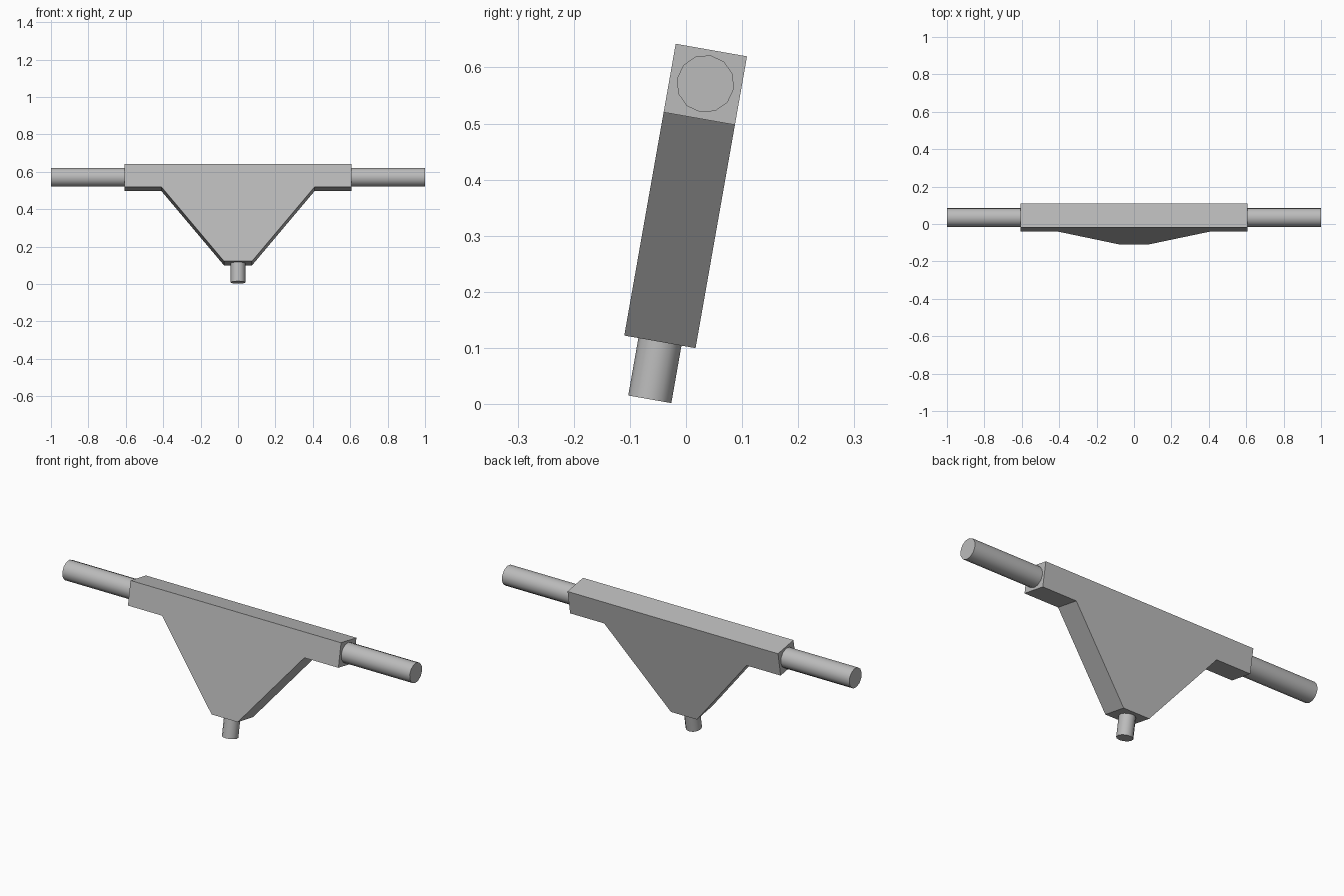
import bpy, bmesh, math
from mathutils import Matrix

if "Cube" in bpy.data.objects:
    bpy.data.objects.remove(bpy.data.objects["Cube"], do_unlink=True)

grey = bpy.data.materials.new("light grey")
grey.use_nodes = True
colour = (0.5, 0.5, 0.5, 1)
grey.diffuse_color = colour
grey.node_tree.nodes["Principled BSDF"].inputs["Base Color"].default_value = colour

# Shared lean; the local origin is the centre of the body's bottom face
LEAN = Matrix.Translation((0, -0.0465, 0.111)) @ Matrix.Rotation(math.radians(-10), 4, 'X')
THICK = 0.129
HEIGHT = 0.528
BAR = 0.124


def finish(name, bm):
    bmesh.ops.recalc_face_normals(bm, faces=bm.faces)
    bm.transform(LEAN)
    mesh = bpy.data.meshes.new(name)
    bm.to_mesh(mesh)
    bm.free()
    mesh.materials.append(grey)
    ob = bpy.data.objects.new(name, mesh)
    bpy.context.collection.objects.link(ob)
    return ob


def rod(name, radius, length, matrix):
    bm = bmesh.new()
    bmesh.ops.create_cone(bm, cap_ends=True, segments=12, radius1=radius,
                          radius2=radius, depth=length, matrix=matrix)
    ob = finish(name, bm)
    bpy.ops.object.select_all(action='DESELECT')
    ob.select_set(True)
    bpy.context.view_layer.objects.active = ob
    bpy.ops.object.shade_smooth_by_angle(angle=math.radians(40))


# Tapered body: mirrored half profile extruded through its thickness
half = [(0.075, 0), (0.41, HEIGHT - BAR), (0.606, HEIGHT - BAR), (0.606, HEIGHT)]
outline = half + [(-x, z) for x, z in reversed(half)]
bm = bmesh.new()
face = bm.faces.new([bm.verts.new((x, -THICK / 2, z)) for x, z in outline])
side = bmesh.ops.extrude_face_region(bm, geom=[face])["geom"]
bmesh.ops.translate(bm, vec=(0, THICK, 0),
                    verts=[v for v in side if isinstance(v, bmesh.types.BMVert)])
finish("body", bm)

# Cross axle through the upper bar
rod("axle", 0.0515, 2.0,
    Matrix.Translation((0, 0, HEIGHT - 0.061)) @ Matrix.Rotation(math.pi / 2, 4, 'Y'))

# Short peg below the body
rod("bottom_peg", 0.039, 0.15, Matrix.Translation((0, 0, -0.029)))
